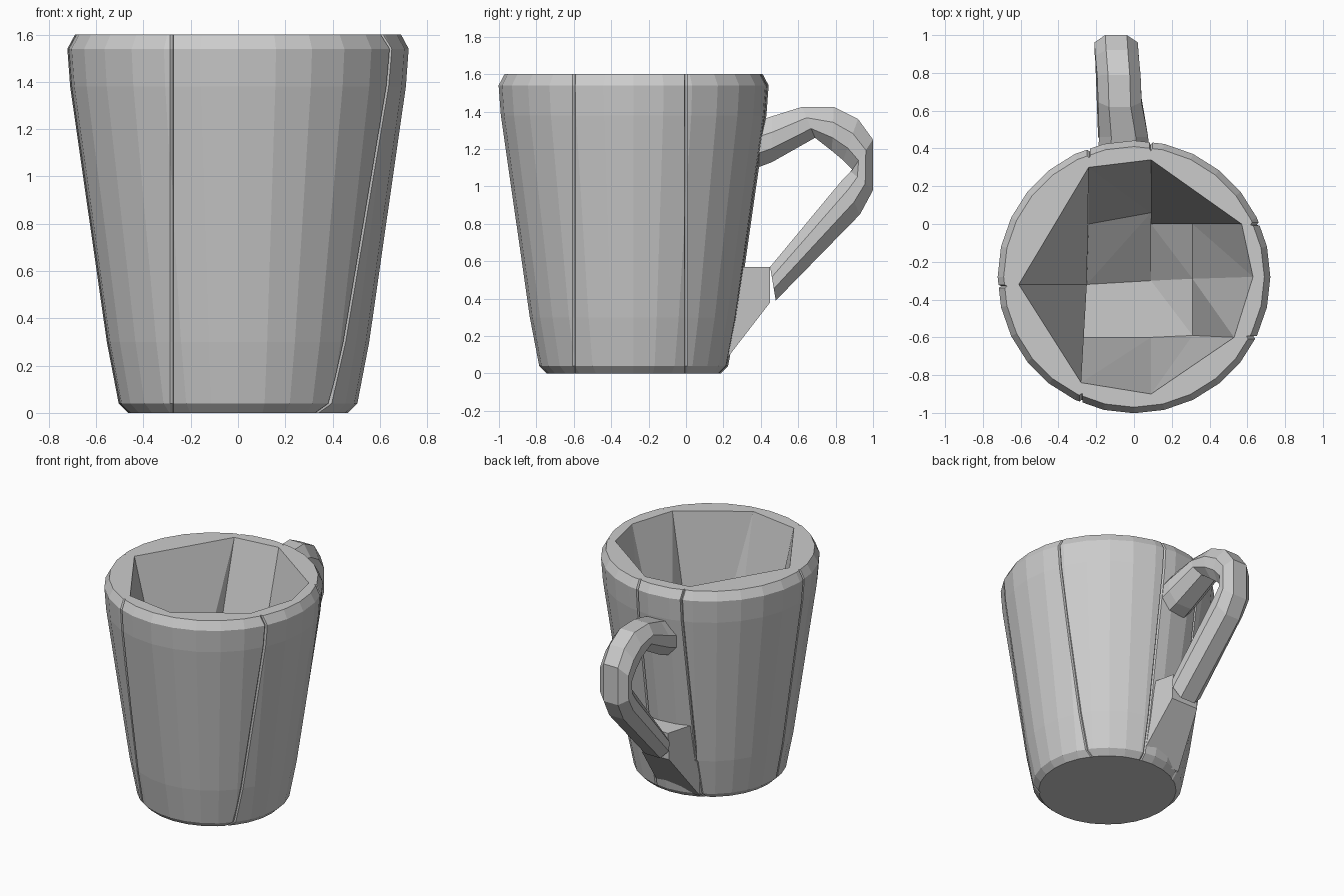
import bpy, bmesh, math
from mathutils import Vector

old = bpy.data.objects.get("Cube")
if old:
    bpy.data.objects.remove(old, do_unlink=True)

clay = bpy.data.materials.new("grey clay")
clay.use_nodes = True
clay.diffuse_color = (0.6, 0.6, 0.6, 1)
clay.node_tree.nodes["Principled BSDF"].inputs["Base Color"].default_value = (0.6, 0.6, 0.6, 1)

CY = -0.28      # centre of the cup along y
SIDES = 28


def finish(bm, name):
    bmesh.ops.recalc_face_normals(bm, faces=bm.faces)
    mesh = bpy.data.meshes.new(name)
    bm.to_mesh(mesh)
    bm.free()
    mesh.materials.append(clay)
    obj = bpy.data.objects.new(name, mesh)
    bpy.context.collection.objects.link(obj)
    return obj


def loft(bm, rings):
    """Skin a list of equal-length point rings and cap both ends."""
    loops = [[bm.verts.new(p) for p in ring] for ring in rings]
    n = len(loops[0])
    for a, b in zip(loops, loops[1:]):
        for i in range(n):
            j = (i + 1) % n
            bm.faces.new((a[i], a[j], b[j], b[i]))
    bm.faces.new(loops[0])
    bm.faces.new(loops[-1])


# Cup: tapered solid with softened rim and foot
profile = [(0.465, 0), (0.505, 0.04), (0.555, 0.3), (0.71, 1.38), (0.722, 1.54), (0.69, 1.6)]
angles = [math.tau * i / SIDES for i in range(SIDES)]
bm = bmesh.new()
loft(bm, [[(r * math.cos(a), CY + r * math.sin(a), z) for a in angles] for r, z in profile])

# Shallow upright seams where the cup wall is split into pieces
seams = [  # axis, position, test for the side of the cup it lies on
    (0, -0.28, lambda c: c.y < CY),
    (0, -0.24, lambda c: c.y > CY),
    (0, 0.09, lambda c: c.y > CY),
    (1, -0.6, lambda c: c.x > 0),
    (1, 0.0, lambda c: c.x > 0),
    (1, -0.33, lambda c: c.x < 0),
]
for axis, pos, on_side in seams:
    normal = Vector((1, 0, 0) if axis == 0 else (0, 1, 0))
    for step in (-0.008, 0, 0.008):
        faces = [f for f in bm.faces if abs(f.normal.z) < 0.95 and on_side(f.calc_center_median())]
        geom = set(faces)
        for f in faces:
            geom.update(f.edges, f.verts)
        cut = bmesh.ops.bisect_plane(bm, geom=list(geom), dist=1e-5,
                                     plane_co=normal * (pos + step), plane_no=normal)
        if step == 0:
            groove = [v for v in cut["geom_cut"] if isinstance(v, bmesh.types.BMVert)]
    for v in groove:
        v.co.x *= 0.98
        v.co.y = CY + (v.co.y - CY) * 0.98
cup = finish(bm, "cup_body")

# Cavity: faceted hollow between an eight-sided opening and a stepped floor
rim = dict(A=(-0.61, -0.32), B=(-0.24, 0.30), C=(0.09, 0.34), D=(0.57, 0.0),
           E=(0.63, -0.28), F=(0.53, -0.6), G=(0.09, -0.9), H=(-0.28, -0.84))
floor = dict(a=(-0.25, -0.32, 0.2), b=(-0.24, 0.0, 0.45), c=(0.09, 0.06, 0.5),
             d=(0.09, 0.0, 0.4), e=(0.31, 0.0, 0.4), i=(0.31, -0.29, 0.25),
             f=(0.31, -0.59, 0.2), g=(0.09, -0.6, 0.2), h=(-0.28, -0.6, 0.2),
             m=(0.09, -0.3, 0.2))
bm = bmesh.new()
pts = {k: bm.verts.new((x, y, 1.6)) for k, (x, y) in rim.items()}
pts.update({k: bm.verts.new(p) for k, p in floor.items()})
walls = "ABa Bba BCcb Ccd CDd Ded DEie EFfi FGgf GHhg Hah HAa"
base = "abc acm cdm dei dim mif mfg amg agh"
for face in (walls + " " + base).split():
    bm.faces.new([pts[k] for k in face])
lid = bm.faces.new([pts[k] for k in "ABCDEFGH"])
top = bmesh.ops.extrude_face_region(bm, geom=[lid])["geom"]
bmesh.ops.translate(bm, vec=(0, 0, 0.2), verts=[v for v in top if isinstance(v, bmesh.types.BMVert)])
if lid.is_valid:
    bm.faces.remove(lid)
bmesh.ops.triangulate(bm, faces=bm.faces)
cavity = finish(bm, "cavity_cutter")
cavity.hide_render = True

hollow = cup.modifiers.new("hollow", "BOOLEAN")
hollow.operation = "DIFFERENCE"
hollow.solver = "EXACT"
hollow.object = cavity
bpy.context.view_layer.objects.active = cup
bpy.ops.object.modifier_apply(modifier=hollow.name)
bpy.data.objects.remove(cavity, do_unlink=True)

# Handle: eight-sided section swept between an inner and an outer side line
section = [(-0.5, 0), (0.5, 0), (1, 0.3), (1, 0.65), (0.5, 1), (-0.5, 1), (-1, 0.65), (-1, 0.3)]


def sweep(name, stations):
    bm = bmesh.new()
    rings = []
    for (yi, zi), (yo, zo), x, half in stations:
        rings.append([(x + s * half, yi + (yo - yi) * t, zi + (zo - zi) * t) for s, t in section])
    loft(bm, rings)
    return finish(bm, name)


sweep("handle", [
    ((0.38, 1.10), (0.38, 1.35), -0.055, 0.135),
    ((0.46, 1.13), (0.46, 1.375), -0.055, 0.13),
    ((0.69, 1.26), (0.62, 1.425), -0.075, 0.115),
    ((0.78, 1.19), (0.79, 1.425), -0.08, 0.115),
    ((0.84, 1.14), (0.92, 1.36), -0.09, 0.115),
    ((0.89, 1.09), (1.0, 1.25), -0.095, 0.115),
    ((0.88, 1.08), (1.0, 0.98), -0.095, 0.115),
    ((0.84, 1.04), (0.93, 0.85), -0.09, 0.115),
    ((0.45, 0.57), (0.48, 0.39), -0.07, 0.12),
])

# Lower root: wedge joining the handle to the cup
bm = bmesh.new()
loft(bm, [
    [(-0.24, 0.2, 0.57), (0.09, 0.2, 0.57), (0.09, 0.18, 0.03), (-0.24, 0.18, 0.03)],
    [(-0.17, 0.45, 0.57), (0.03, 0.45, 0.57), (0.04, 0.45, 0.38), (-0.18, 0.45, 0.38)],
])
sweep_root = finish(bm, "handle_root")
